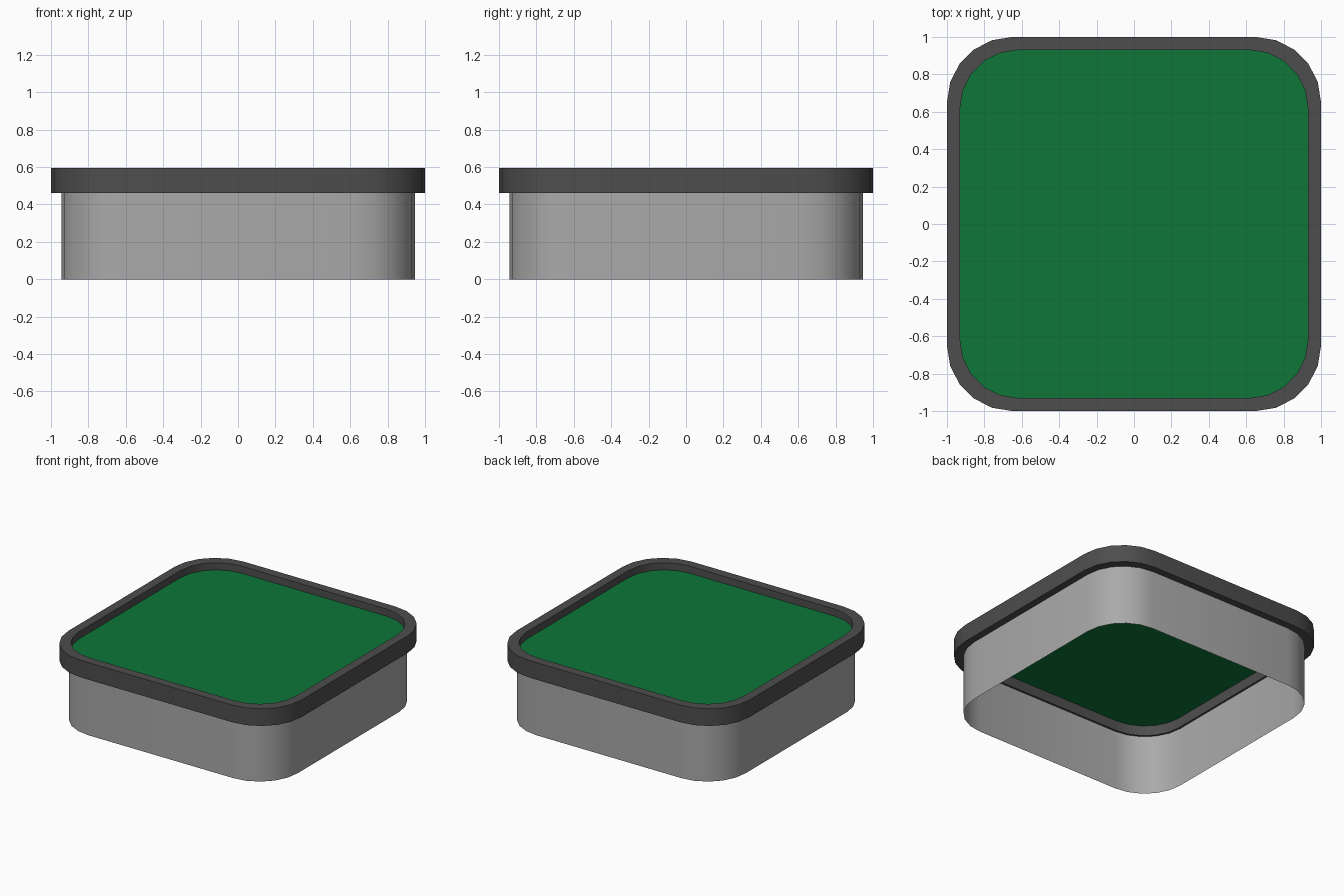
import bpy, bmesh, math

if "Cube" in bpy.data.objects:
    bpy.data.objects.remove(bpy.data.objects["Cube"])


def material(name, rgb):
    m = bpy.data.materials.new(name)
    m.diffuse_color = (*rgb, 1)
    m.use_nodes = True
    m.node_tree.nodes["Principled BSDF"].inputs["Base Color"].default_value = m.diffuse_color
    return m


def outline(half, radius, segments=5):
    """Rounded square as a list of (x, y)."""
    c = half - radius
    pts = []
    for q, (sx, sy) in enumerate([(1, 1), (-1, 1), (-1, -1), (1, -1)]):
        for i in range(segments + 1):
            a = math.pi / 2 * (q + i / segments)
            pts.append((sx * c + radius * math.cos(a), sy * c + radius * math.sin(a)))
    return pts


def loft(name, rings, mat, closed=False, cap=False, smooth=None):
    """Bridge rounded-square rings given as (half, radius, z)."""
    bm = bmesh.new()
    loops = [[bm.verts.new((x, y, z)) for x, y in outline(h, r)] for h, r, z in rings]
    pairs = list(zip(loops, loops[1:]))
    if closed:
        pairs.append((loops[-1], loops[0]))
    for a, b in pairs:
        n = len(a)
        for i in range(n):
            j = (i + 1) % n
            bm.faces.new((a[i], a[j], b[j], b[i]))
    if cap:
        bm.faces.new(loops[-1])
    mesh = bpy.data.meshes.new(name)
    bm.to_mesh(mesh)
    bm.free()
    mesh.materials.append(mat)
    ob = bpy.data.objects.new(name, mesh)
    bpy.context.collection.objects.link(ob)
    if smooth:
        bpy.ops.object.select_all(action='DESELECT')
        ob.select_set(True)
        bpy.context.view_layer.objects.active = ob
        bpy.ops.object.shade_smooth_by_angle(angle=math.radians(smooth))
    return ob


grey = material("light grey", (0.40, 0.40, 0.40))
dark = material("dark grey", (0.075, 0.075, 0.075))
green = material("felt green", (0.004, 0.18, 0.04))

# Open-bottomed side skirt
loft("side_wall", [(0.945, 0.325, 0), (0.945, 0.325, 0.462)], grey, smooth=40)
# Overhanging raised rim
loft("rim", [(0.93, 0.31, 0.462), (1.0, 0.35, 0.462), (1.0, 0.35, 0.595), (0.93, 0.31, 0.595)],
     dark, closed=True, smooth=40)
# Recessed top panel
loft("top_panel", [(0.93, 0.31, 0.54)], green, cap=True)
